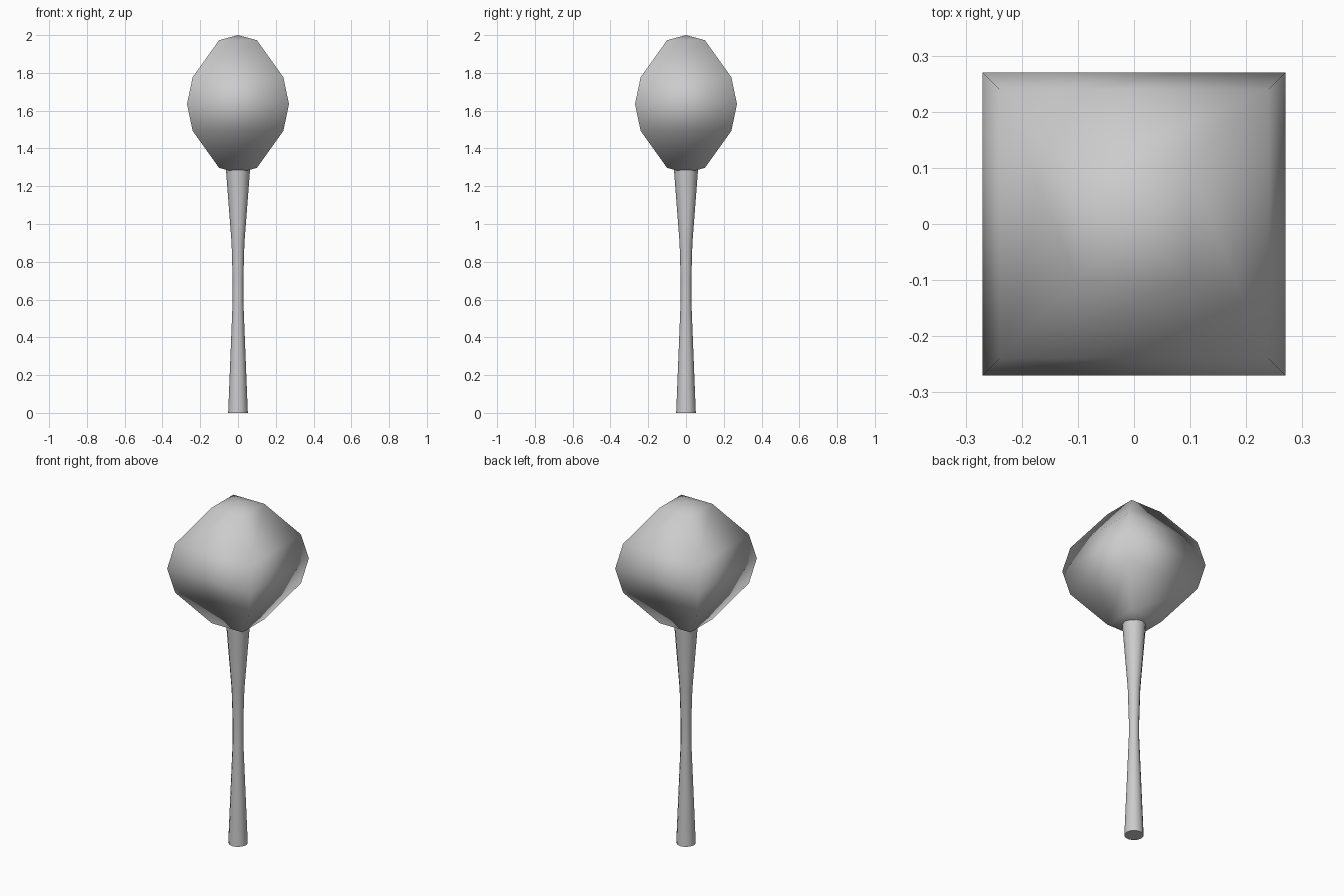
import bpy, bmesh, math

if "Cube" in bpy.data.objects:
    bpy.data.objects.remove(bpy.data.objects["Cube"])


def loft(name, profile, sides, turn=0.0, stretch=1.0):
    """Stack regular rings along z; a zero radius becomes a single pole."""
    bm = bmesh.new()
    rings = []
    for r, z in profile:
        if r == 0:
            rings.append([bm.verts.new((0, 0, z))])
        else:
            rings.append([bm.verts.new((r * stretch * math.cos(turn + 2 * math.pi * i / sides),
                                        r * stretch * math.sin(turn + 2 * math.pi * i / sides), z))
                          for i in range(sides)])
    for a, b in zip(rings, rings[1:]):
        for i in range(sides):
            j = (i + 1) % sides
            if len(a) == 1:
                bm.faces.new((a[0], b[j], b[i]))
            elif len(b) == 1:
                bm.faces.new((a[i], a[j], b[0]))
            else:
                bm.faces.new((a[i], a[j], b[j], b[i]))
    # flat caps on open ends
    for ring in (rings[0], rings[-1]):
        if len(ring) > 1:
            bm.faces.new(ring)
    bmesh.ops.recalc_face_normals(bm, faces=bm.faces)
    mesh = bpy.data.meshes.new(name)
    bm.to_mesh(mesh)
    bm.free()
    obj = bpy.data.objects.new(name, mesh)
    bpy.context.collection.objects.link(obj)
    for p in mesh.polygons:
        p.use_smooth = True
    return obj


# trunk: slim waisted post running up into the crown
trunk = loft("trunk", [(0.052, 0), (0.042, 0.25), (0.028, 0.6), (0.028, 0.7),
                       (0.034, 0.9), (0.064, 1.29)], 12)
for p in trunk.data.polygons:
    p.use_smooth = len(p.vertices) == 4

# crown: square sections, symmetric about its widest level
mid = 1.635
half = [(0.27, 0.0), (0.24, 0.142), (0.10, 0.338), (0, 0.365)]
profile = [(r, mid - h) for r, h in reversed(half)] + [(r, mid + h) for r, h in half[1:]]
loft("crown", profile, 4, math.pi / 4, math.sqrt(2))
